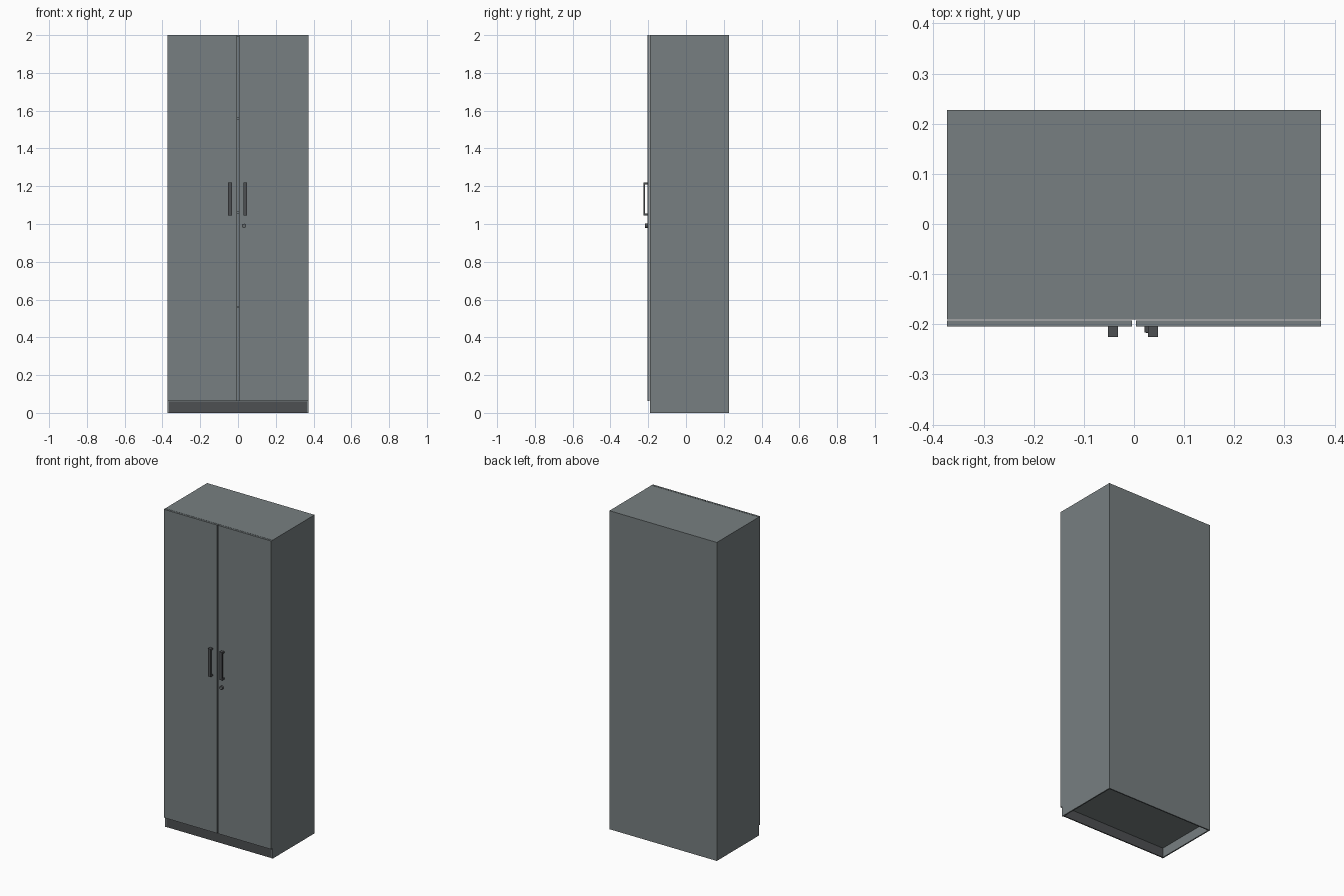
import bpy
import math

if "Cube" in bpy.data.objects:
    bpy.data.objects.remove(bpy.data.objects["Cube"])


def material(name, rgb):
    m = bpy.data.materials.new(name)
    m.diffuse_color = (*rgb, 1.0)
    m.use_nodes = True
    m.node_tree.nodes["Principled BSDF"].inputs["Base Color"].default_value = m.diffuse_color
    return m


GREY = material("cabinet_grey", (0.185, 0.212, 0.218))
DARK = material("dark_grey", (0.075, 0.079, 0.084))
LOCK = material("lock_face_grey", (0.14, 0.155, 0.16))


def box(name, x, y, z, mat):
    """Box from (min, max) pairs on each axis."""
    bpy.ops.mesh.primitive_cube_add(size=1)
    o = bpy.context.object
    o.name = name
    pairs = (x, y, z)
    for v in o.data.vertices:
        v.co = [p[1] if c > 0 else p[0] for p, c in zip(pairs, v.co)]
    o.data.materials.append(mat)
    return o


def cylinder(name, x, z, r, y0, y1, mat):
    bpy.ops.mesh.primitive_cylinder_add(
        vertices=24, radius=r, depth=y1 - y0,
        location=(x, (y0 + y1) / 2, z), rotation=(math.pi / 2, 0, 0))
    o = bpy.context.object
    o.name = name
    o.data.materials.append(mat)
    bpy.ops.object.shade_smooth_by_angle(angle=math.radians(35))
    return o


W, T = 0.373, 0.008            # half width, panel thickness
FRONT, BACK = -0.190, 0.227    # carcass depth
DOOR_F, DOOR_B = -0.204, -0.192
IN = W - T

# Carcass: sides, back, top and raised bottom
for side, s in (("left", -1), ("right", 1)):
    box(side + "_side_panel", sorted((s * IN, s * W)), (FRONT, BACK), (0, 2), GREY)
box("back_panel", (-IN, IN), (BACK - T, BACK), (0, 2), GREY)
box("top_panel", (-IN, IN), (FRONT, BACK - T), (2 - T, 2), GREY)
box("bottom_panel", (-IN, IN), (FRONT, BACK - T), (0.06, 0.06 + T), GREY)

# Dark plinth under the doors
box("plinth", (-IN, IN), (-0.187, -0.180), (0, 0.06), DARK)

# Inner shelves
for i, z in enumerate((0.56, 1.06, 1.56)):
    box(f"shelf_{i + 1}", (-IN, IN), (-0.175, BACK - T), (z - 0.006, z + 0.006), GREY)

# Doors with bar handles
for side, s in (("left", -1), ("right", 1)):
    box(side + "_door", sorted((s * 0.004, s * W)), (DOOR_F, DOOR_B), (0.064, 2), GREY)
    c = -0.042 if s < 0 else 0.038
    hx = (c - 0.010, c + 0.010)
    box(side + "_handle_bar", hx, (-0.225, -0.217), (1.045, 1.22), DARK)
    for end, z in (("lower", 1.045), ("upper", 1.21)):
        box(f"{side}_handle_{end}_post", hx, (-0.217, DOOR_F), (z, z + 0.010), DARK)

# Lock on the right door
cylinder("lock_barrel", 0.032, 0.99, 0.0115, -0.216, DOOR_F, DARK)
cylinder("lock_face", 0.032, 0.99, 0.0085, -0.217, -0.2155, LOCK)
